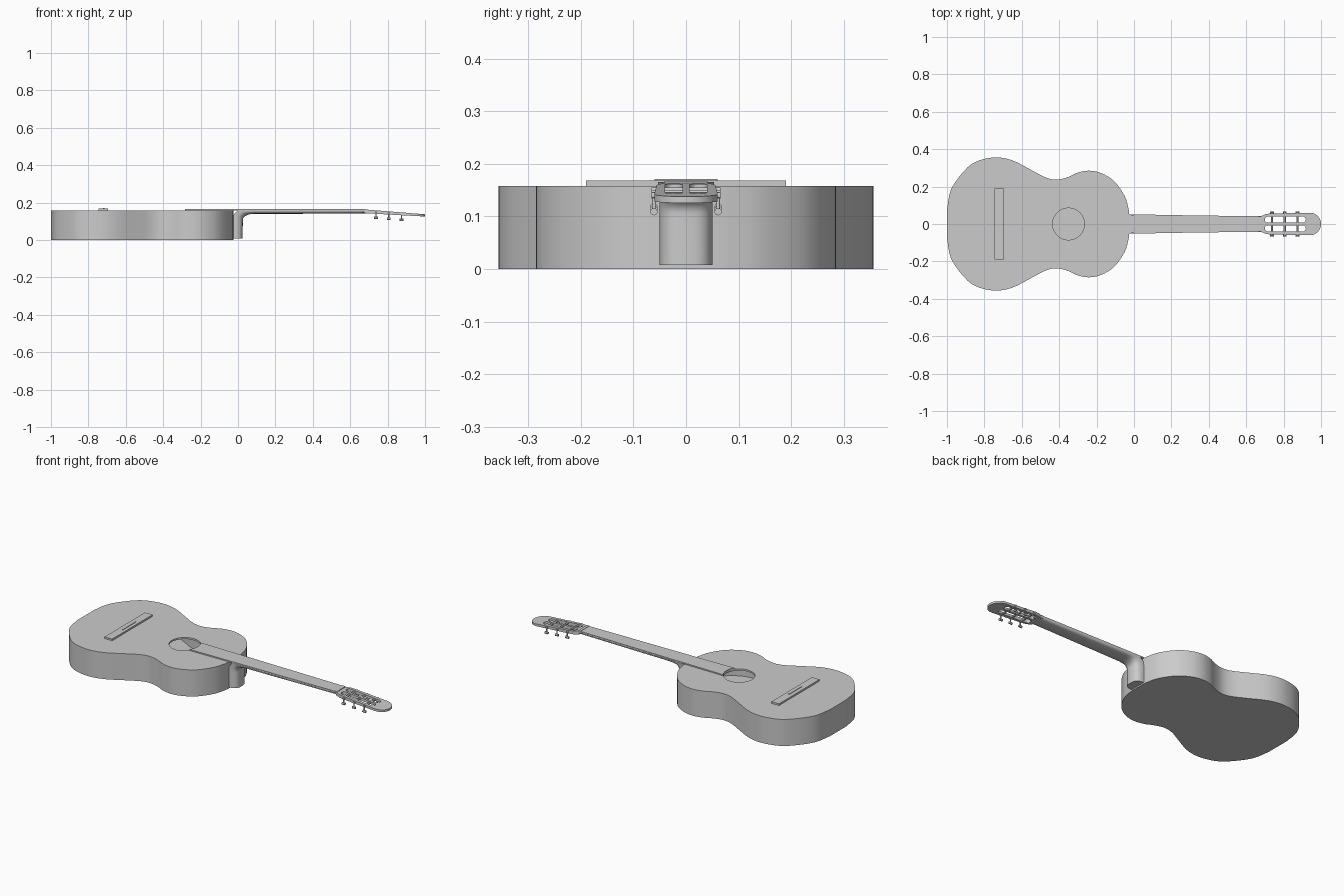
import bpy, bmesh, math
from mathutils import Vector

if "Cube" in bpy.data.objects:
    bpy.data.objects.remove(bpy.data.objects["Cube"])

TOP = 0.158


def finish(name, bm, smooth=True):
    bmesh.ops.recalc_face_normals(bm, faces=bm.faces)
    me = bpy.data.meshes.new(name)
    bm.to_mesh(me)
    bm.free()
    ob = bpy.data.objects.new(name, me)
    bpy.context.collection.objects.link(ob)
    if smooth:
        shade(ob)
    return ob


def activate(ob):
    bpy.ops.object.select_all(action='DESELECT')
    ob.select_set(True)
    bpy.context.view_layer.objects.active = ob


def shade(ob):
    activate(ob)
    bpy.ops.object.shade_smooth_by_angle(angle=math.radians(30))


def prism(name, outline, bottom, top):
    """Extrude an xy outline; bottom and top are functions of x."""
    bm = bmesh.new()
    lo = [bm.verts.new((x, y, bottom(x))) for x, y in outline]
    hi = [bm.verts.new((x, y, top(x))) for x, y in outline]
    bm.faces.new(lo)
    bm.faces.new(hi)
    n = len(outline)
    for i in range(n):
        j = (i + 1) % n
        bm.faces.new((lo[i], lo[j], hi[j], hi[i]))
    return finish(name, bm)


def flat(z):
    return lambda x: z


def mirrored(half):
    return half + [(x, -y) for x, y in reversed(half) if abs(y) > 1e-6]


def spline(pts, steps=4):
    """Catmull-Rom curve through the points."""
    p = [Vector(q) for q in pts]
    p = [2 * p[0] - p[1]] + p + [2 * p[-1] - p[-2]]
    out = []
    for i in range(1, len(p) - 2):
        a, b, c, d = p[i - 1:i + 3]
        for s in range(steps):
            t = s / steps
            q = 0.5 * (2 * b + (c - a) * t + (2 * a - 5 * b + 4 * c - d) * t * t
                       + (3 * b - a - 3 * c + d) * t ** 3)
            out.append((q.x, q.y))
    return out + [tuple(pts[-1])]


def cut(ob, cutter, keep=False):
    m = ob.modifiers.new("cut", 'BOOLEAN')
    m.operation = 'DIFFERENCE'
    m.solver = 'EXACT'
    m.object = cutter
    activate(ob)
    bpy.ops.object.modifier_apply(modifier=m.name)
    if not keep:
        bpy.data.objects.remove(cutter)


def rod(name, a, b, r, seg=12):
    a, b = Vector(a), Vector(b)
    bm = bmesh.new()
    bmesh.ops.create_cone(bm, cap_ends=True, segments=seg, radius1=r, radius2=r, depth=(b - a).length)
    rot = Vector((0, 0, 1)).rotation_difference(b - a).to_matrix()
    for v in bm.verts:
        v.co = rot @ v.co + (a + b) / 2
    return finish(name, bm)


def rect(x0, x1, y):
    return [(x0, -y), (x1, -y), (x1, y), (x0, y)]


# Hollow body with sound hole
half = spline([(-1, .075), (-.98, .18), (-.92, .27), (-.85, .331), (-.745, .356), (-.65, .34),
               (-.55, .289), (-.47, .248), (-.41, .237), (-.35, .252), (-.3, .275), (-.24, .285),
               (-.175, .272), (-.105, .228), (-.05, .15), (-.03, .085), (-.025, .05)])
outline = mirrored(half)
body = prism("body", outline, flat(0), flat(TOP))
inner = [(-.51 + (x + .51) * .975, y * .965) for x, y in outline]
cut(body, prism("cavity", inner, flat(.01), flat(TOP - .01)))
hole = rod("sound_hole_cutter", (-.35, 0, .1), (-.35, 0, .25), .085, 48)
cut(body, hole, keep=True)
shade(body)

# Fretboard ending in the curve of the sound hole
board = prism("fretboard", [(-.30, -.053), (.665, -.041), (.665, .041), (-.30, .053)],
              flat(TOP - .001), flat(.165))
cut(board, hole)
shade(board)
prism("nut", rect(.665, .68, .041), flat(.15), flat(.167))

# Bridge and saddle
prism("bridge", rect(-.745, -.695, .19), flat(TOP - .002), flat(.168))
prism("saddle", rect(-.722, -.714, .06), flat(.16), flat(.171))

# Neck and heel: one rounded section swept down the heel and along the neck
stations = [((-.03, .008), (.025, .008), .051), ((-.03, .06), (.025, .06), .051),
            ((-.03, .10), (.026, .10), .051)]
for i in range(7):
    a = math.radians(90 * i / 6)
    tip = (.086 - .06 * math.cos(a), .108 + .032 * math.sin(a))
    stations.append(((-.03 + .116 * (i / 6) ** 2, .11 + (TOP - .11) * min(1, i / 3)), tip, .051 - .001 * i / 6))
stations += [((.3, TOP), (.3, .140), .046), ((.62, TOP), (.62, .142), .042), ((.70, TOP), (.70, .143), .042)]
bm = bmesh.new()
rings = []
N = 14
for base, tip, w in stations:
    b, t = Vector(base), Vector(tip)
    ring = []
    for k in range(N + 1):
        a = math.pi * k / N
        c, s = math.cos(a), max(0, math.sin(a))
        p = b + (t - b) * s ** .7
        ring.append(bm.verts.new((p.x, w * math.copysign(abs(c) ** .7, c), p.y)))
    rings.append(ring)
for r, q in zip(rings, rings[1:]):
    for k in range(N + 1):
        j = (k + 1) % (N + 1)
        bm.faces.new((r[k], r[j], q[j], q[k]))
bm.faces.new(rings[0])
bm.faces.new(rings[-1])
finish("neck", bm)

# Tilted headstock with two slots
head_half = [(.675, .041), (.69, .046), (.705, .053), (.73, .056), (.93, .06)]
head_half += [(.94 + .06 * math.sin(a), .06 * math.cos(a))
              for a in [math.radians(d) for d in range(0, 91, 10)]]


def head_top(x):
    return .163 - .08 * (x - .68)


def head_bottom(x):
    return .143 - .055 * (x - .68)


head = prism("headstock", mirrored(head_half), head_bottom, head_top)
for side in (-1, 1):
    cx = side * .0235
    r = .0165
    slot = [(.902 + r * math.cos(math.radians(d)), cx + r * math.sin(math.radians(d))) for d in range(-90, 91, 15)]
    slot += [(.715 + r * math.cos(math.radians(d)), cx + r * math.sin(math.radians(d))) for d in range(90, 271, 15)]
    cut(head, prism("slot_cutter", slot, flat(.05), flat(.25)))
shade(head)

# Tuning rollers, stems and buttons
for x in (.738, .806, .874):
    z = (head_top(x) + head_bottom(x)) / 2
    for side in (-1, 1):
        y = side * .061
        rod("tuner_roller", (x, side * .004, z), (x, side * .066, z), .006)
        rod("tuner_stem", (x, y, z), (x, y, z - .026), .0035)
        rod("tuner_button", (x - .01, y, z - .031), (x + .01, y, z - .031), .007)
